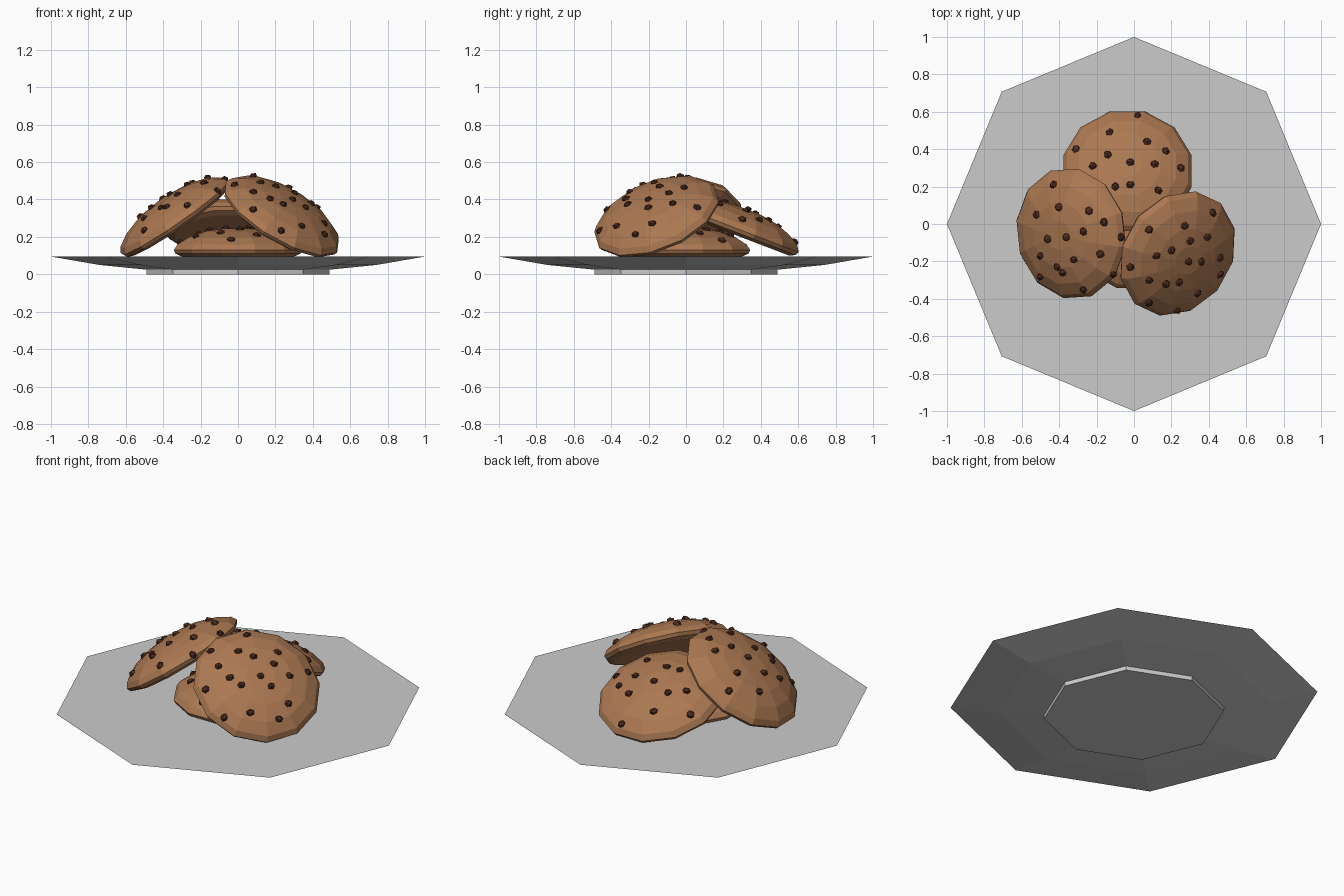
import bpy, bmesh, random
from math import radians, sin, cos, tau, sqrt
from mathutils import Matrix, Vector
from mathutils.bvhtree import BVHTree

cube = bpy.data.objects.get("Cube")
if cube:
    bpy.data.objects.remove(cube)
random.seed(4)


def material(name, rgb):
    m = bpy.data.materials.new(name)
    m.use_nodes = True
    m.diffuse_color = (*rgb, 1)
    bsdf = m.node_tree.nodes["Principled BSDF"]
    bsdf.inputs["Base Color"].default_value = (*rgb, 1)
    bsdf.inputs["Roughness"].default_value = 0.8
    return m


PLATE = material("pale grey china", (0.6, 0.6, 0.6))
DOUGH = material("baked dough brown", (0.41, 0.19, 0.085))
CHOCOLATE = material("dark chocolate", (0.075, 0.024, 0.013))


def finish(bm, name, mat):
    bmesh.ops.recalc_face_normals(bm, faces=bm.faces)
    mesh = bpy.data.meshes.new(name)
    bm.to_mesh(mesh)
    bm.free()
    mesh.materials.append(mat)
    ob = bpy.data.objects.new(name, mesh)
    bpy.context.collection.objects.link(ob)
    return ob


def lathe(profile, sides, phase=0.0):
    """Closed solid turned about z, capped at both ends of the profile."""
    bm = bmesh.new()
    rings = []
    for r, z in profile:
        angles = [tau * i / sides + phase for i in range(sides)]
        rings.append([bm.verts.new((r * cos(a), r * sin(a), z)) for a in angles])
    for low, high in zip(rings, rings[1:]):
        for i in range(sides):
            j = (i + 1) % sides
            bm.faces.new((low[i], low[j], high[j], high[i]))
    bm.faces.new(rings[0][::-1])
    bm.faces.new(rings[-1])
    bmesh.ops.recalc_face_normals(bm, faces=bm.faces)
    return bm


# Plate: octagonal foot, shallow sloping underside, flat top
finish(lathe([(0.49, 0), (0.49, 0.025), (0.74, 0.05), (1, 0.095)], 8), "plate", PLATE)

# Cookie cross-section: narrow base, short rim, low dome
COOKIE = [(0.31, 0), (0.345, 0.015), (0.355, 0.035), (0.335, 0.065),
          (0.27, 0.105), (0.18, 0.135), (0.08, 0.15)]


def cookie(name, base, lean, tilt, phase, chips):
    """Cookie tilted towards the lean direction, with chips dropped on its dome."""
    bm = lathe(COOKIE, 12, radians(phase))
    axis = Vector((-sin(radians(lean)), cos(radians(lean)), 0))
    bm.transform(Matrix.Translation(base) @ Matrix.Rotation(radians(tilt), 4, axis))
    tree = BVHTree.FromBMesh(bm)
    finish(bm, name, DOUGH)

    bits = bmesh.new()
    for x, y in chips:
        spot, normal, *_ = tree.ray_cast(Vector((x, y, 2)), Vector((0, 0, -1)))
        if spot is None:
            spot, normal, *_ = tree.find_nearest(Vector((x, y, 0.2)))
        turn = normal.to_track_quat('Z', 'Y').to_matrix().to_4x4()
        spin = Matrix.Rotation(random.uniform(0, tau), 4, 'Z')
        squash = Matrix.Diagonal((1, random.uniform(0.8, 1), 0.75, 1))
        bmesh.ops.create_icosphere(bits, subdivisions=1, radius=0.025,
                                   matrix=Matrix.Translation(spot) @ turn @ spin @ squash)
    finish(bits, name + "_chips", CHOCOLATE)


# Flat cookie underneath, chips in an even spiral
spiral = [(0.31 * sqrt((i + 0.5) / 18) * cos(2.4 * i),
           0.31 * sqrt((i + 0.5) / 18) * sin(2.4 * i)) for i in range(18)]
cookie("bottom_cookie", (0, 0, 0.095), 0, 0, 15, spiral)

# Three cookies leaning on it
cookie("front_cookie", (0.217, -0.146, 0.28), -35, 36, -12, [
    (.42, .06), (.08, -.03), (.27, -.01), (.3, -.09), (.39, -.07), (.12, -.17),
    (.2, -.14), (-.02, -.23), (.46, -.18), (.36, -.2), (.29, -.2), (.08, -.3),
    (.17, -.32), (.24, -.31), (.46, -.27), (.34, -.37), (.08, -.42), (.23, -.46)])
cookie("right_cookie", (-0.317, -0.047, 0.276), 190, 35, 170, [
    (-.43, .21), (-.52, .05), (-.4, .09), (-.24, .07), (-.27, -.04), (-.16, .01),
    (-.46, -.08), (-.36, -.07), (-.5, -.17), (-.32, -.19), (-.18, -.16), (-.41, -.23),
    (-.38, -.26), (-.27, -.35), (-.11, -.27), (-.07, -.07), (-.5, -.28)])
cookie("back_cookie", (-0.035, 0.27, 0.208), 90, 21, 15, [
    (-.13, .49), (.02, .58), (.07, .44), (-.31, .4), (-.14, .37), (-.22, .31),
    (-.02, .33), (.11, .32), (.17, .39), (.25, .3), (-.1, .2), (-.02, .21), (.13, .18)])
